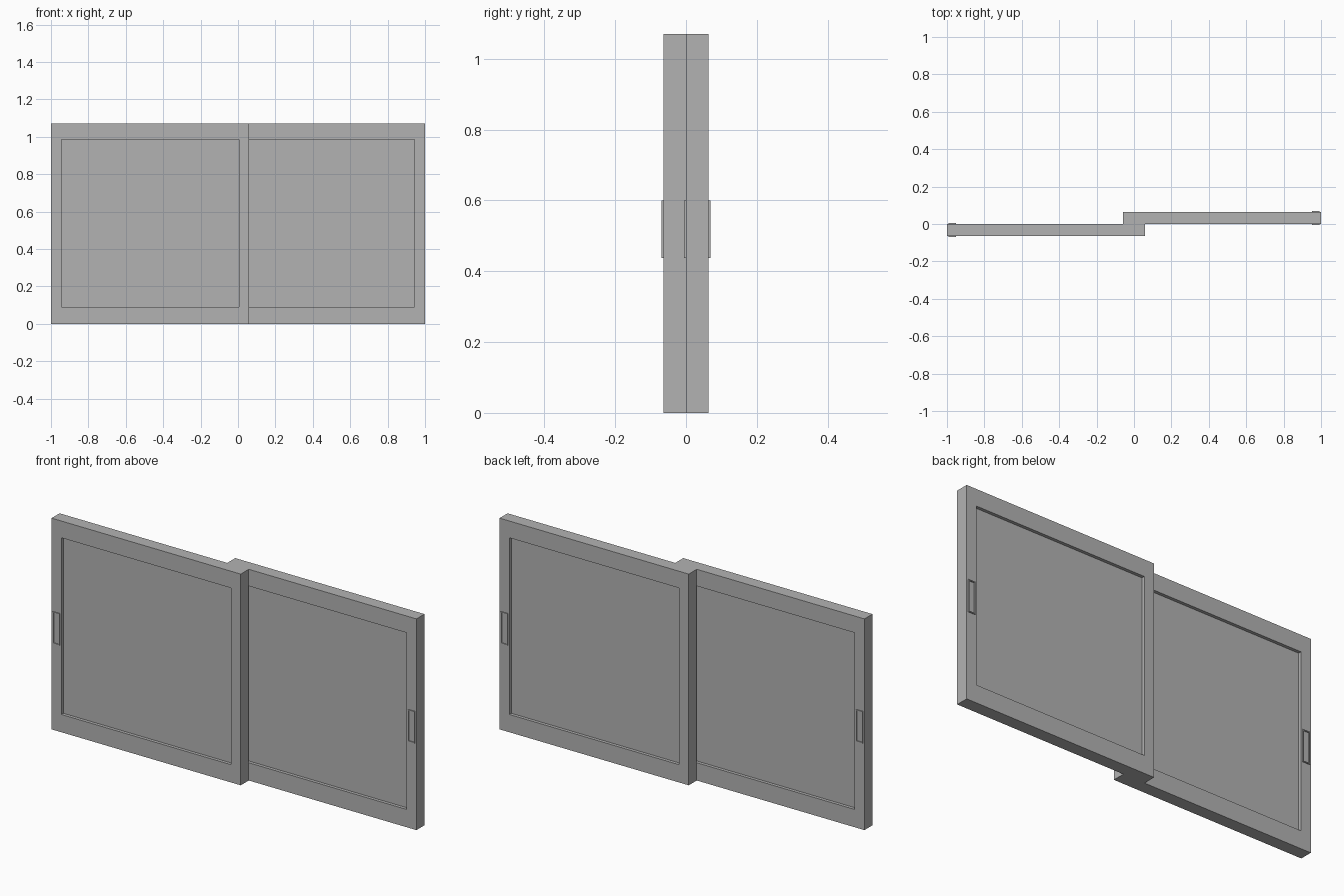
import bpy
import bmesh
from math import pi
from mathutils import Matrix

cube = bpy.data.objects.get("Cube")
if cube:
    bpy.data.objects.remove(cube, do_unlink=True)

grey = bpy.data.materials.new("plain grey")
grey.use_nodes = True
grey.diffuse_color = (0.45, 0.45, 0.45, 1)
grey.node_tree.nodes["Principled BSDF"].inputs["Base Color"].default_value = (0.45, 0.45, 0.45, 1)

HEIGHT = 1.07
DEPTH = 0.064


def finish(name, bm, turned):
    """Store the mesh; a turned part belongs to the rear panel."""
    if turned:
        bm.transform(Matrix.Rotation(pi, 4, "Z"))
    bmesh.ops.recalc_face_normals(bm, faces=bm.faces)
    mesh = bpy.data.meshes.new(name)
    bm.to_mesh(mesh)
    bm.free()
    mesh.materials.append(grey)
    obj = bpy.data.objects.new(name, mesh)
    bpy.context.collection.objects.link(obj)


def corners(rect):
    x0, x1, z0, z1 = rect
    return [(x0, z0), (x1, z0), (x1, z1), (x0, z1)]


def ring(name, outer, inner, y0, y1, turned):
    """Closed rectangular frame between two rectangles."""
    bm = bmesh.new()
    loops = [[bm.verts.new((x, y, z)) for x, z in corners(rect)]
             for rect, y in ((outer, y0), (inner, y0), (inner, y1), (outer, y1))]
    for a, b in zip(loops, loops[1:] + loops[:1]):
        for i in range(4):
            j = (i + 1) % 4
            bm.faces.new((a[i], a[j], b[j], b[i]))
    finish(name, bm, turned)


def slab(name, rect, y0, y1, turned):
    x0, x1, z0, z1 = rect
    bm = bmesh.new()
    bmesh.ops.create_cube(bm, size=1)
    bmesh.ops.scale(bm, vec=(x1 - x0, y1 - y0, z1 - z0), verts=bm.verts)
    bmesh.ops.translate(bm, vec=((x0 + x1) / 2, (y0 + y1) / 2, (z0 + z1) / 2), verts=bm.verts)
    finish(name, bm, turned)


opening = (-0.945, 0.005, 0.09, 0.985)
grip = (-0.992, -0.953, 0.438, 0.6)
grip_hole = (-0.987, -0.958, 0.443, 0.595)

# Two identical sliding panels, the rear one turned half way round
for side, turned in (("front", False), ("rear", True)):
    ring(f"{side}_frame", (-1, 0.06, 0, HEIGHT), opening, -DEPTH, 0, turned)
    slab(f"{side}_pane", opening, -DEPTH + 0.016, -0.016, turned)
    # Thin raised grip rims on both faces
    ring(f"{side}_outer_grip", grip, grip_hole, -DEPTH - 0.005, -DEPTH, turned)
    ring(f"{side}_inner_grip", grip, grip_hole, 0, 0.005, turned)
